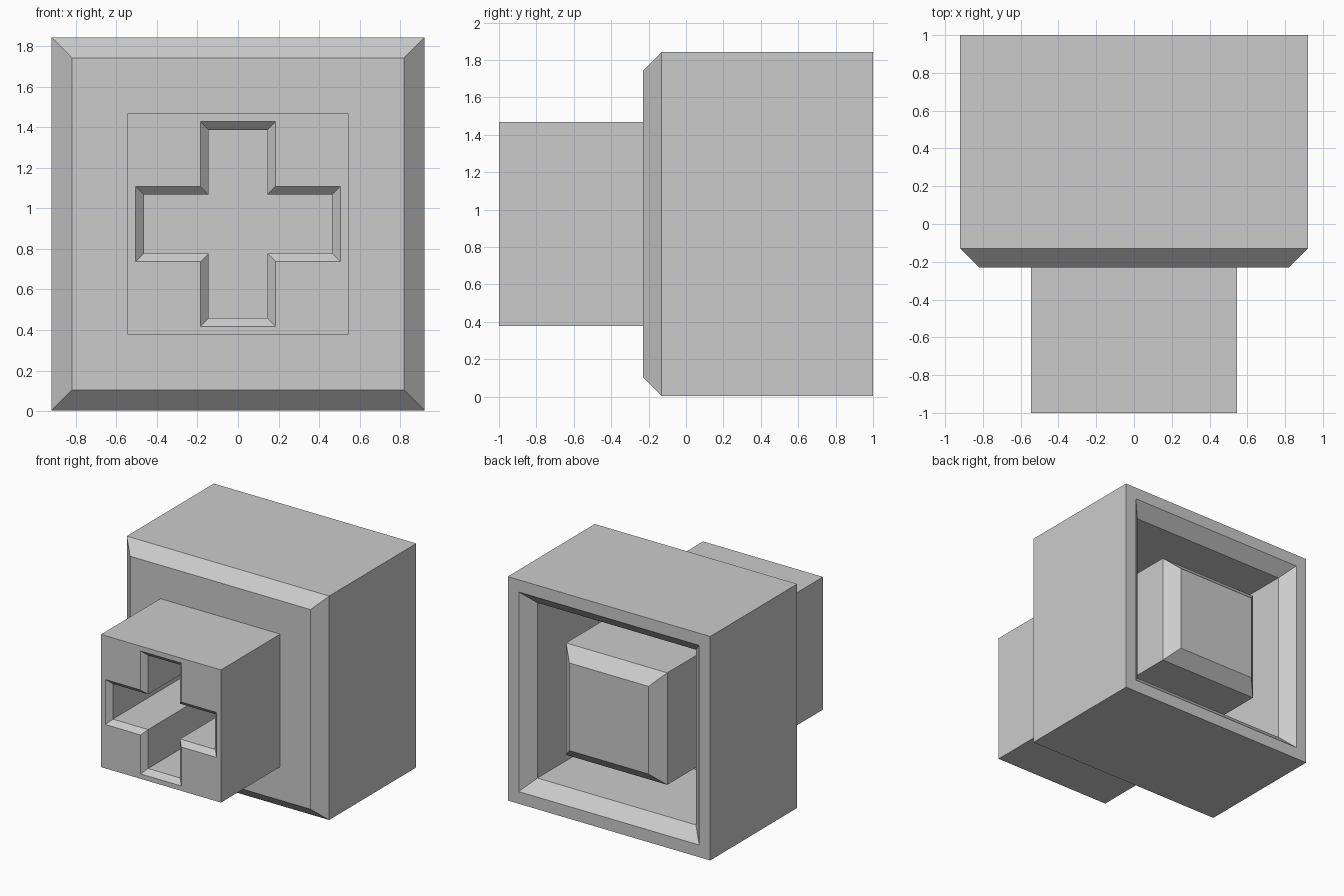
import bpy
import bmesh

if "Cube" in bpy.data.objects:
    bpy.data.objects.remove(bpy.data.objects["Cube"], do_unlink=True)

MID_Z = 0.923

grey = bpy.data.materials.new("light_grey")
grey.use_nodes = True
colour = (0.6, 0.6, 0.6, 1)
grey.diffuse_color = colour
grey.node_tree.nodes["Principled BSDF"].inputs["Base Color"].default_value = colour


def square(half):
    return [(-half, -half), (half, -half), (half, half), (-half, half)]


def cross(reach, arm):
    # One quarter of the outline, turned four times
    quarter = [(reach, -arm), (reach, arm), (arm, arm)]
    points = []
    for _ in range(4):
        points += quarter
        quarter = [(-z, x) for x, z in quarter]
    return points


def loft(name, sections):
    """Skin outlines placed along y, with a cap at each end."""
    bm = bmesh.new()
    rings = [[bm.verts.new((x, y, z + MID_Z)) for x, z in outline]
             for outline, y in sections]
    for a, b in zip(rings, rings[1:]):
        n = len(a)
        for i in range(n):
            j = (i + 1) % n
            bm.faces.new((a[i], a[j], b[j], b[i]))
    bm.faces.new(rings[0])
    bm.faces.new(rings[-1])
    bmesh.ops.recalc_face_normals(bm, faces=bm.faces[:])
    mesh = bpy.data.meshes.new(name)
    bm.to_mesh(mesh)
    bm.free()
    mesh.materials.append(grey)
    obj = bpy.data.objects.new(name, mesh)
    bpy.context.collection.objects.link(obj)
    return obj


# Body profile: front stud, bevelled housing, rear cavity, inner plug
profile = [
    (0.545, -1.0), (0.545, -0.23),
    (0.82, -0.23), (0.92, -0.13), (0.92, 1.0),
    (0.82, 1.0), (0.72, 0.9), (0.72, 0.1),
    (0.46, 0.1), (0.46, 0.9), (0.36, 1.0),
]
body = loft("connector_body", [(square(half), y) for half, y in profile])

# Cross-shaped socket with a bevelled mouth
cutter = loft("socket_cutter", [
    (cross(0.515, 0.195), -1.01),
    (cross(0.465, 0.145), -0.96),
    (cross(0.465, 0.145), 0.0),
])
cutter.hide_render = True

cut = body.modifiers.new("cross_socket", "BOOLEAN")
cut.operation = "DIFFERENCE"
cut.solver = "EXACT"
cut.object = cutter
bpy.context.view_layer.objects.active = body
bpy.ops.object.modifier_apply(modifier=cut.name)
bpy.data.objects.remove(cutter, do_unlink=True)
